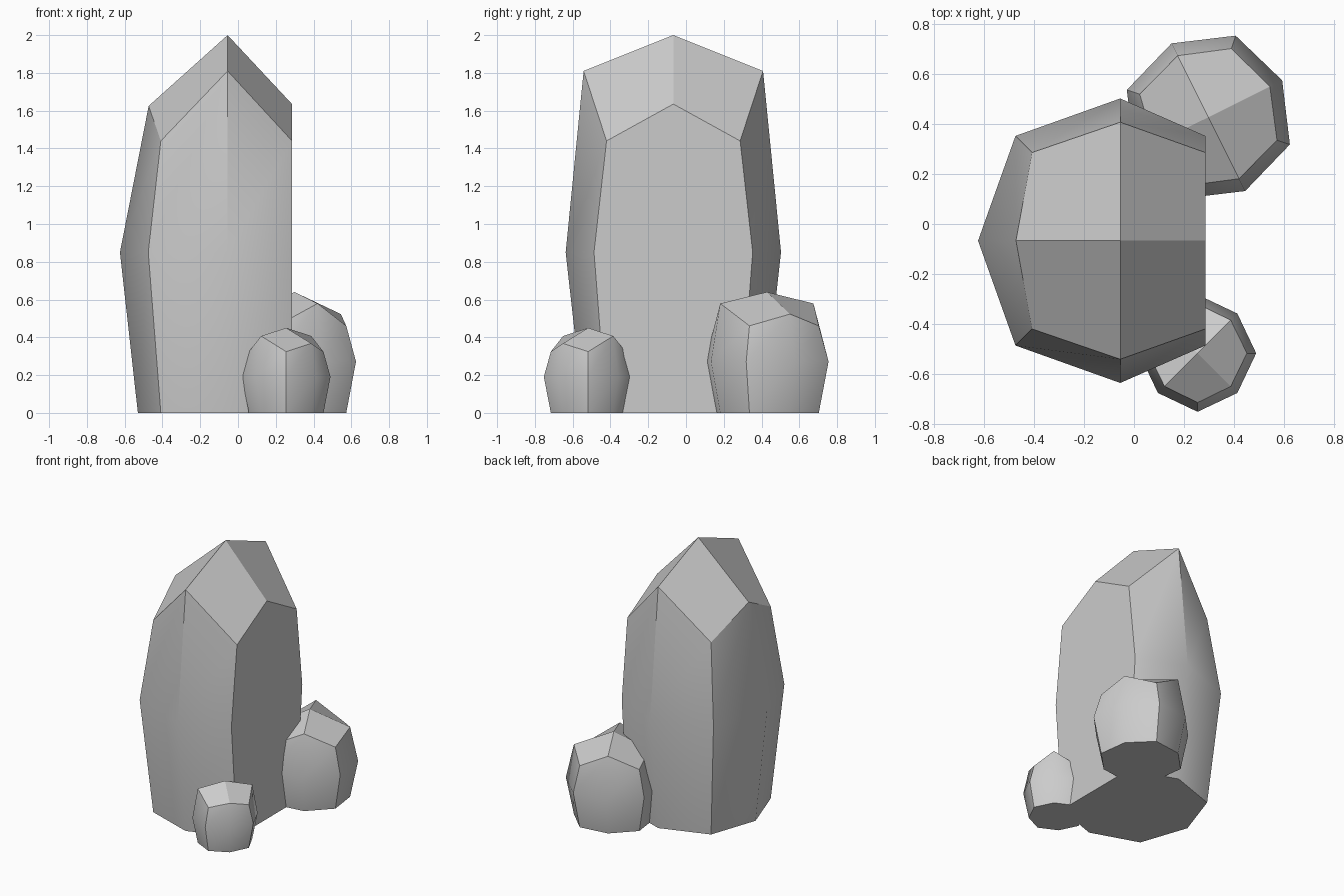
import bpy, bmesh, math
from mathutils import Matrix

if "Cube" in bpy.data.objects:
    bpy.data.objects.remove(bpy.data.objects["Cube"])

DIAG = 0.5 ** 0.5


def crystal(name, loc, width, height, turn, flat_x=None):
    """Eight-sided bulging crystal with a four-facet tip; flat_x shears its +x side flat."""
    bm = bmesh.new()

    def ring(r_card, r_diag, levels):
        verts = []
        for i in range(8):
            a = i * math.pi / 4
            r = r_diag if i % 2 else r_card[i // 2]
            x, y = r * math.cos(a), r * math.sin(a)
            if flat_x is not None:
                x = min(x, flat_x)
            verts.append(bm.verts.new((x, y, levels[i])))
        return verts

    # base, bulging waist and zigzag shoulder
    rings = [
        ring([0.475] * 4, 0.50, [0] * 8),
        ring([0.57] * 4, 0.594, [0.85] * 8),
        ring([0.475, 0.475, 0.418, 0.475], 0.50,
             [1.635, 1.44, 1.81, 1.44, 1.625, 1.44, 1.81, 1.44]),
    ]
    bm.faces.new(rings[0][::-1])
    for lo, hi in zip(rings, rings[1:]):
        for i in range(8):
            j = (i + 1) % 8
            bm.faces.new((lo[i], lo[j], hi[j], hi[i]))

    # four kite facets meeting at the tip
    tip = bm.verts.new((0, 0, 2))
    top = rings[-1]
    facets = [bm.faces.new((tip, top[i], top[i + 1], top[(i + 2) % 8]))
              for i in range(0, 8, 2)]
    bm.faces.index_update()
    cap = [f.index for f in facets]

    bm.transform(Matrix.Rotation(math.radians(turn), 4, 'Z')
                 @ Matrix.Diagonal((width, width, height, 1)))
    bmesh.ops.recalc_face_normals(bm, faces=bm.faces)
    me = bpy.data.meshes.new(name)
    bm.to_mesh(me)
    bm.free()
    ob = bpy.data.objects.new(name, me)
    ob.location = (*loc, 0)
    bpy.context.collection.objects.link(ob)

    # softly shaded sides, crisp tip facets
    bpy.ops.object.select_all(action='DESELECT')
    ob.select_set(True)
    bpy.context.view_layer.objects.active = ob
    bpy.ops.object.shade_smooth_by_angle(angle=math.radians(45))
    for i in cap:
        me.polygons[i].use_smooth = False
    return ob


crystal("main_crystal", (-0.055, -0.067), 1.0, 1.0, 0, flat_x=0.341)
crystal("medium_crystal", (0.298, 0.428), 0.58, 0.32, 26.5)
crystal("small_crystal", (0.255, -0.518), 0.395, 0.225, -45)
